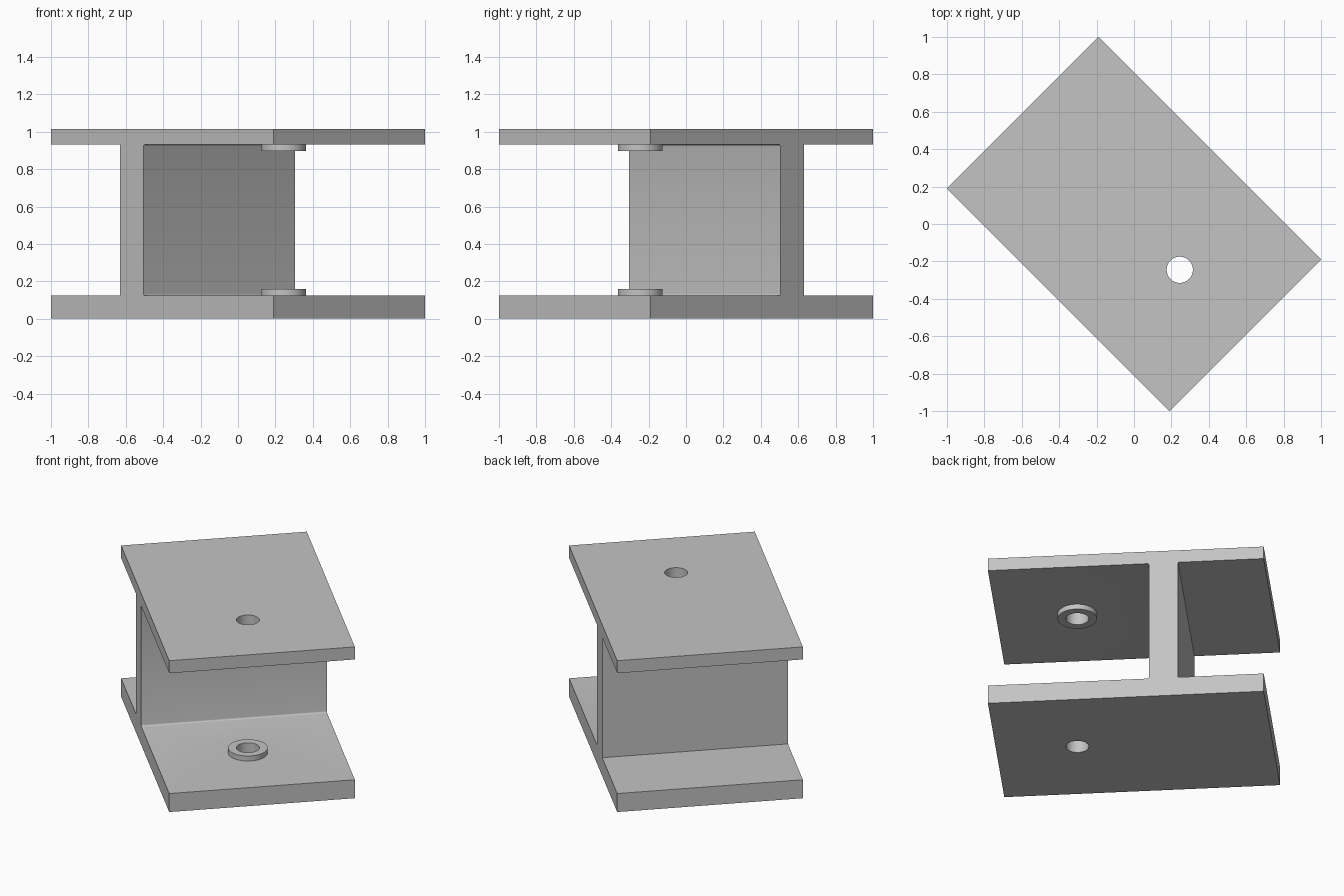
import bpy, bmesh, math
from mathutils import Matrix

cube = bpy.data.objects.get("Cube")
if cube:
    bpy.data.objects.remove(cube, do_unlink=True)

HALF_LENGTH, HALF_DEPTH = 0.8415, 0.573
BASE_TOP, TOP_UNDER, HEIGHT = 0.124, 0.931, 1.015
WEB_LEFT, WEB_RIGHT, FILLET = -0.318, -0.141, 0.01
HOLE_X, HOLE_RADIUS, COLLAR_RADIUS, COLLAR_HEIGHT = 0.346, 0.07, 0.12, 0.034
TURN = Matrix.Rotation(math.radians(-45), 4, "Z")

steel = bpy.data.materials.new("grey steel")
steel.use_nodes = True
GREY = (0.55, 0.55, 0.55, 1)
steel.diffuse_color = GREY
steel.node_tree.nodes["Principled BSDF"].inputs["Base Color"].default_value = GREY


def finish(name, bm):
    bmesh.ops.recalc_face_normals(bm, faces=bm.faces)
    bm.transform(TURN)
    mesh = bpy.data.meshes.new(name)
    bm.to_mesh(mesh)
    bm.free()
    mesh.materials.append(steel)
    obj = bpy.data.objects.new(name, mesh)
    bpy.context.collection.objects.link(obj)
    return obj


def cylinder(name, radius, low, high):
    bm = bmesh.new()
    bmesh.ops.create_cone(bm, cap_ends=True, segments=64, radius1=radius, radius2=radius,
                          depth=high - low,
                          matrix=Matrix.Translation((HOLE_X, 0, (low + high) / 2)))
    return finish(name, bm)


def fillet(z, direction):
    """Small rounded inner corner between the web and a plate."""
    arc = [i * math.pi / 8 for i in range(5)]
    return [(WEB_RIGHT + FILLET * (1 - math.sin(a)),
             z + direction * FILLET * (1 - math.cos(a))) for a in arc]


# Upright web between two plates, as one extruded profile
profile = [(-HALF_LENGTH, 0), (HALF_LENGTH, 0), (HALF_LENGTH, BASE_TOP)]
profile += fillet(BASE_TOP, 1) + fillet(TOP_UNDER, -1)[::-1]
profile += [(HALF_LENGTH, TOP_UNDER), (HALF_LENGTH, HEIGHT), (-HALF_LENGTH, HEIGHT),
            (-HALF_LENGTH, TOP_UNDER), (WEB_LEFT, TOP_UNDER),
            (WEB_LEFT, BASE_TOP), (-HALF_LENGTH, BASE_TOP)]
bm = bmesh.new()
face = bm.faces.new([bm.verts.new((x, -HALF_DEPTH, z)) for x, z in profile])
moved = bmesh.ops.extrude_face_region(bm, geom=[face])["geom"]
bmesh.ops.translate(bm, vec=(0, 2 * HALF_DEPTH, 0),
                    verts=[v for v in moved if isinstance(v, bmesh.types.BMVert)])
if not face.is_valid or len(face.link_loops if hasattr(face, "link_loops") else face.loops) == 0:
    raise RuntimeError("profile failed")
if all(len(e.link_faces) == 1 for e in face.edges):
    bm.faces.remove(face)
beam = finish("plates_and_web", bm)

# Collars around the hole on the inner side of each plate
lower_collar = cylinder("lower_collar", COLLAR_RADIUS, BASE_TOP, BASE_TOP + COLLAR_HEIGHT)
upper_collar = cylinder("upper_collar", COLLAR_RADIUS, TOP_UNDER - COLLAR_HEIGHT, TOP_UNDER)

# Straight bore through both plates and collars
bore = cylinder("bore_cutter", HOLE_RADIUS, -0.1, HEIGHT + 0.1)
bore.hide_render = True
for part in (beam, lower_collar, upper_collar):
    cut = part.modifiers.new("bore", "BOOLEAN")
    cut.operation = "DIFFERENCE"
    cut.solver = "EXACT"
    cut.object = bore
    bpy.ops.object.select_all(action="DESELECT")
    part.select_set(True)
    bpy.context.view_layer.objects.active = part
    bpy.ops.object.modifier_apply(modifier=cut.name)
    bpy.ops.object.shade_smooth_by_angle(angle=math.radians(30))
bpy.data.objects.remove(bore, do_unlink=True)
